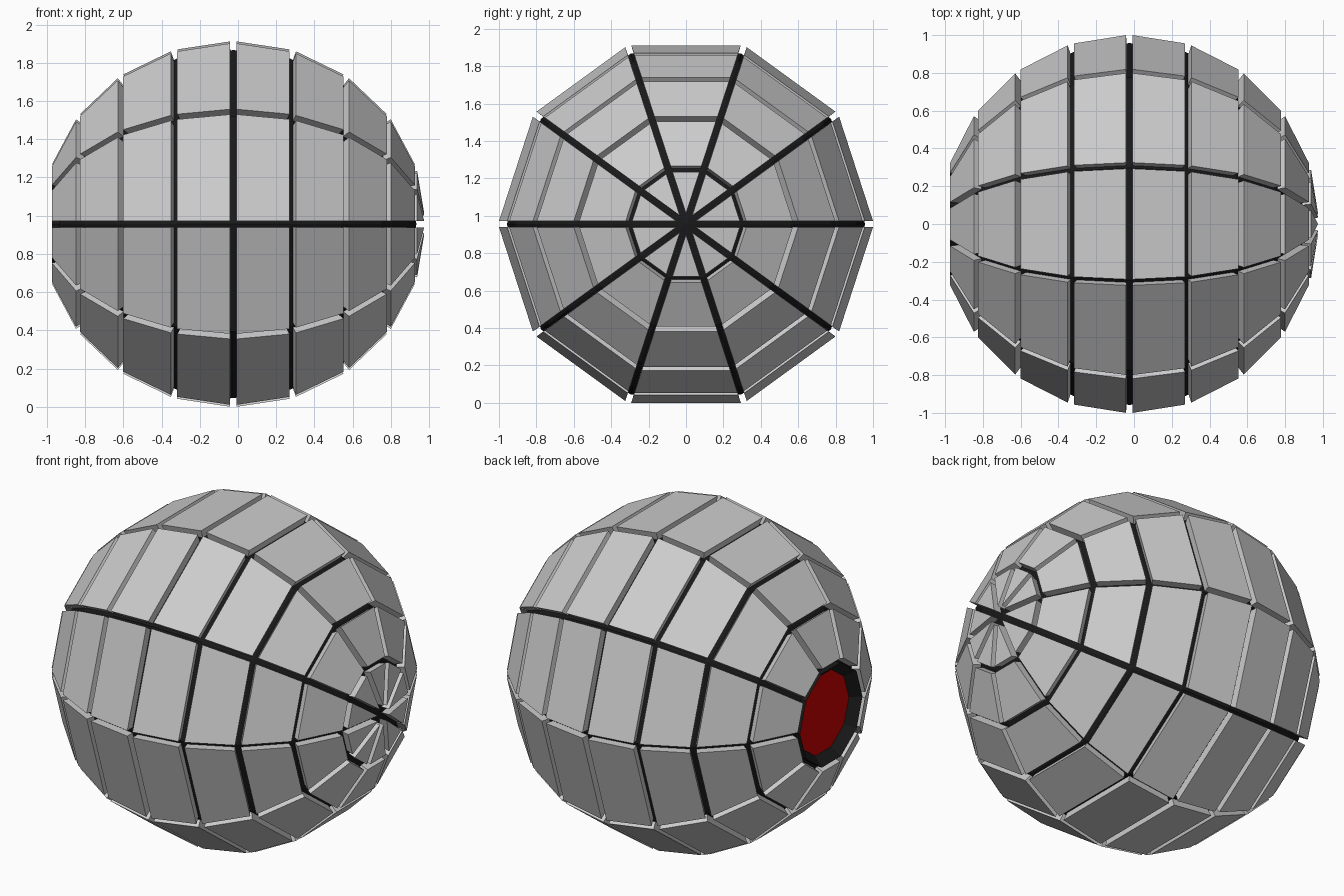
import bpy, bmesh, math
from mathutils import Vector

if "Cube" in bpy.data.objects:
    bpy.data.objects.remove(bpy.data.objects["Cube"])

SEG = 10
R = 1.008                       # outer shell radius
CORE = 0.958                    # dark inner ball radius
GAP = 0.0175                    # half the groove width
CENTRE = Vector((-0.024, 0, 0.956))


def material(name, colour):
    m = bpy.data.materials.new(name)
    m.diffuse_color = colour
    m.use_nodes = True
    m.node_tree.nodes["Principled BSDF"].inputs["Base Color"].default_value = m.diffuse_color
    return m


def lathe(profile):
    """Spin (x, radius) points about the x axis into a ten-sided bmesh."""
    bm = bmesh.new()
    rings = []
    for x, r in profile:
        rings.append([bm.verts.new((x, r * math.cos(2 * math.pi * i / SEG),
                                    r * math.sin(2 * math.pi * i / SEG)))
                      for i in range(SEG)])
    for a, b in zip(rings, rings[1:]):
        for i in range(SEG):
            j = (i + 1) % SEG
            bm.faces.new((a[i], a[j], b[j], b[i]))
    bmesh.ops.remove_doubles(bm, verts=bm.verts[:], dist=1e-5)
    bmesh.ops.recalc_face_normals(bm, faces=bm.faces[:])
    return bm


def finish(bm, name, mat=None):
    bmesh.ops.translate(bm, verts=bm.verts[:], vec=CENTRE)
    me = bpy.data.meshes.new(name)
    bm.to_mesh(me)
    bm.free()
    if mat:
        me.materials.append(mat)
    ob = bpy.data.objects.new(name, me)
    bpy.context.collection.objects.link(ob)
    return ob


def arc(radius):
    """Sphere profile from the lens opening (-72 deg) to the far pole."""
    return [(radius * math.sin(math.radians(a)), radius * math.cos(math.radians(a)))
            for a in range(-72, 91, 18)]


# armour panels: inset every face, drop the borders, thicken towards the centre
bm = lathe(arc(R))
ret = bmesh.ops.inset_individual(bm, faces=bm.faces[:], thickness=GAP, use_even_offset=True)
bmesh.ops.delete(bm, geom=ret["faces"], context='FACES')
ret = bmesh.ops.extrude_face_region(bm, geom=bm.faces[:], use_keep_orig=True)
for v in ret["geom"]:
    if isinstance(v, bmesh.types.BMVert):
        v.co *= 0.95
bmesh.ops.recalc_face_normals(bm, faces=bm.faces[:])
finish(bm, "armour_panels")

# dark core ball with a recessed lens cup on the left end
LENS_X, LENS_R = -0.895, 0.245
black = material("black", (0.01, 0.01, 0.01, 1))
finish(lathe([(LENS_X, LENS_R), (-0.949, 0.298)] + arc(CORE)), "inner_core", black)

# red lens closing the cup
red = material("red", (0.6, 0.0, 0.0, 1))
finish(lathe([(LENS_X, LENS_R), (LENS_X, 0)]), "lens", red)
for f in bpy.data.objects["lens"].data.polygons:
    if f.normal.x > 0:
        f.flip()
